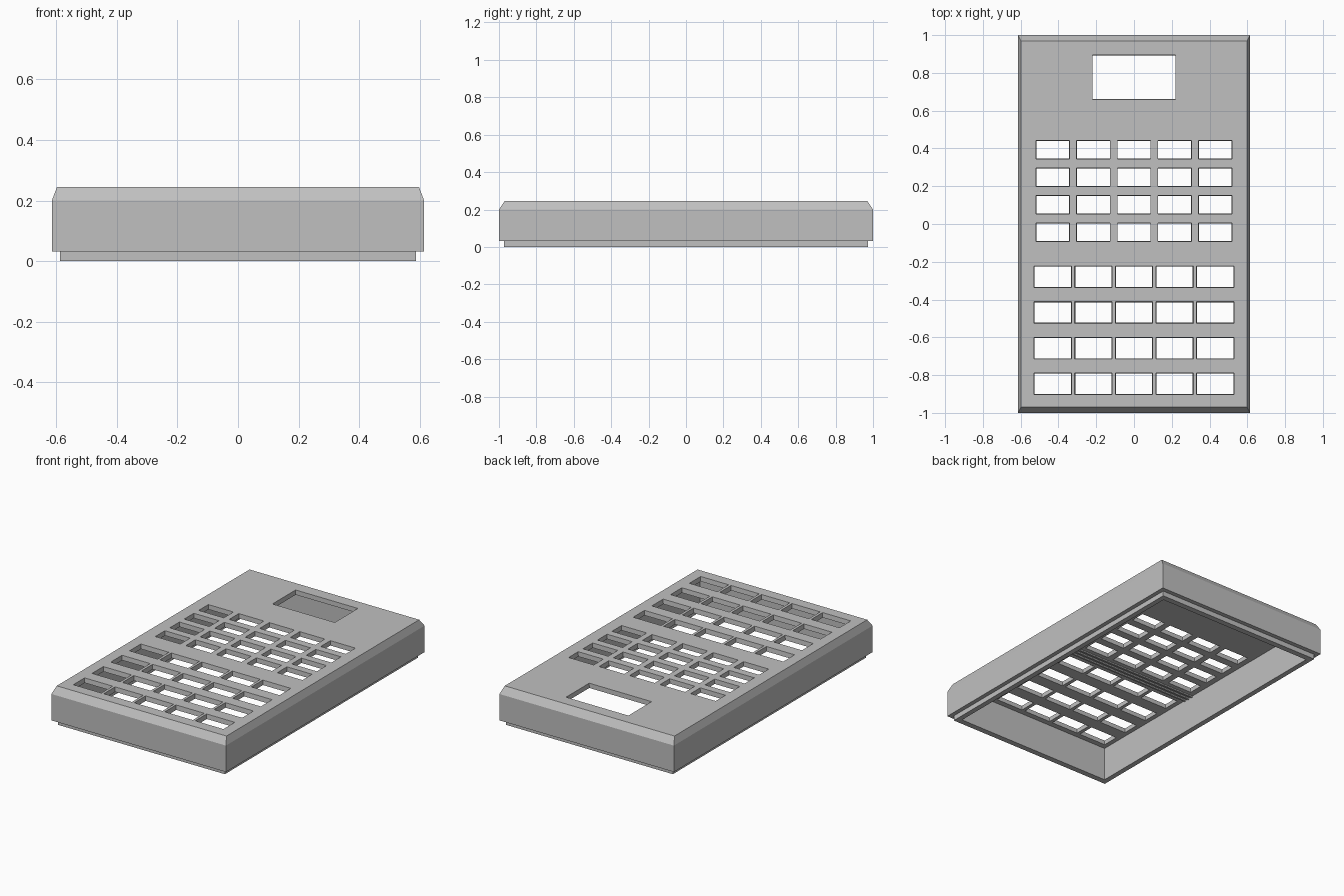
import bpy, bmesh

if "Cube" in bpy.data.objects:
    bpy.data.objects.remove(bpy.data.objects["Cube"], do_unlink=True)

grey = bpy.data.materials.new("case grey")
grey.use_nodes = True
colour = (0.53, 0.53, 0.53, 1)
grey.diffuse_color = colour
grey.node_tree.nodes["Principled BSDF"].inputs["Base Color"].default_value = colour


def finish(bm, name):
    """Turn a bmesh into a named object in the scene."""
    bmesh.ops.recalc_face_normals(bm, faces=bm.faces)
    mesh = bpy.data.meshes.new(name)
    bm.to_mesh(mesh)
    bm.free()
    mesh.materials.append(grey)
    obj = bpy.data.objects.new(name, mesh)
    bpy.context.collection.objects.link(obj)
    return obj


def add_rings(bm, rings, cx=0, cy=0):
    """Stack rectangles (half width, half length, z) into a capped solid."""
    loops = [[bm.verts.new((cx + sx * hx, cy + sy * hy, z))
              for sx, sy in ((-1, -1), (1, -1), (1, 1), (-1, 1))]
             for hx, hy, z in rings]
    for a, b in zip(loops, loops[1:]):
        for i in range(4):
            j = (i + 1) % 4
            bm.faces.new((a[i], a[j], b[j], b[i]))
    bm.faces.new(loops[0])
    bm.faces.new(loops[-1])


TOP = 0.245
CEILING = 0.215

# Hollow case: inside ceiling, inner wall, stepped lip, outer wall, bevelled top
bm = bmesh.new()
add_rings(bm, [(0.555, 0.935, CEILING), (0.555, 0.935, 0), (0.588, 0.972, 0),
               (0.588, 0.972, 0.032), (0.615, 1, 0.032), (0.615, 1, 0.2),
               (0.598, 0.97, TOP)])
case = finish(bm, "case_shell")

# Openings for the display and the two key groups, slightly tapered
bm = bmesh.new()


def add_opening(cx, cy, hx, hy, taper):
    add_rings(bm, [(hx - taper, hy - taper, CEILING - 0.02),
                   (hx, hy, TOP + 0.01)], cx, cy)


add_opening(0, 0.777, 0.22, 0.117, 0.002)
for col in range(-2, 3):
    for row in range(4):
        add_opening(col * 0.215, 0.393 - row * 0.1455, 0.089, 0.049, 0.003)
        add_opening(col * 0.215, -0.28 - row * 0.1885, 0.1, 0.058, 0.006)
cutter = finish(bm, "opening_cutter")
cutter.hide_render = True

cut = case.modifiers.new("openings", "BOOLEAN")
cut.operation = "DIFFERENCE"
cut.solver = "EXACT"
cut.object = cutter
bpy.context.view_layer.objects.active = case
bpy.ops.object.modifier_apply(modifier=cut.name)
bpy.data.objects.remove(cutter, do_unlink=True)

# Shallow stiffening ribs under the top, between the key groups
bm = bmesh.new()
for y in (-0.125, -0.155, -0.185):
    add_rings(bm, [(0.555, 0.006, CEILING - 0.008), (0.555, 0.006, CEILING + 0.005)], 0, y)
finish(bm, "inner_ribs")
